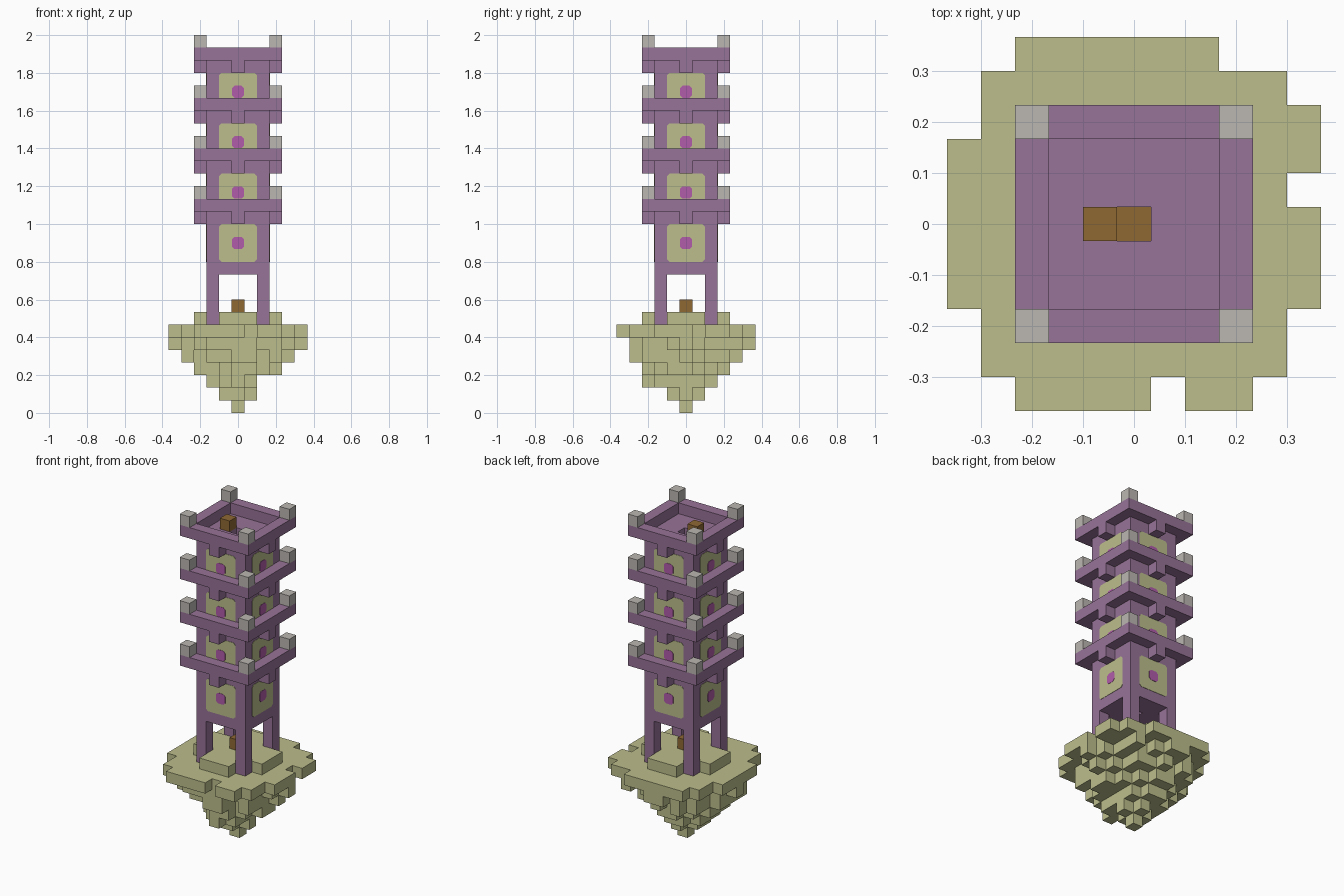
import bpy
import bmesh
import random
from math import pi
from mathutils import Matrix, Vector

U = 2 / 30  # edge of one block
random.seed(4)

cube = bpy.data.objects.get("Cube")
if cube:
    bpy.data.objects.remove(cube, do_unlink=True)


def material(name, rgb):
    linear = [((c / 255 + 0.055) / 1.055) ** 2.4 for c in rgb]
    mat = bpy.data.materials.new(name)
    mat.use_nodes = True
    mat.diffuse_color = (*linear, 1)
    mat.node_tree.nodes["Principled BSDF"].inputs["Base Color"].default_value = (*linear, 1)
    return mat


stone = material("pale stone", (188, 190, 139))
purple = material("purple brick", (151, 115, 151))
grey = material("light grey", (187, 183, 178))
brown = material("brown wood", (143, 104, 52))
magenta = material("magenta", (176, 92, 170))


def finish(name, bm, mat):
    mesh = bpy.data.meshes.new(name)
    bm.to_mesh(mesh)
    bm.free()
    mesh.materials.append(mat)
    obj = bpy.data.objects.new(name, mesh)
    bpy.context.collection.objects.link(obj)
    return obj


def blocks(name, cells, mat):
    """Shell around a set of block cells, without the faces between neighbours."""
    cells = set(cells)
    bm = bmesh.new()
    for cell in sorted(cells):
        for axis in range(3):
            for side in (-1, 1):
                normal = Vector([side if i == axis else 0 for i in range(3)])
                if tuple(int(c + n) for c, n in zip(cell, normal)) in cells:
                    continue
                a = Vector([1 if i == (axis + 1) % 3 else 0 for i in range(3)])
                b = normal.cross(a)
                mid = Vector(cell) + Vector((0, 0, 0.5)) + normal / 2
                corners = (-a - b, a - b, a + b, b - a)
                bm.faces.new([bm.verts.new((mid + c / 2) * U) for c in corners])
    bmesh.ops.remove_doubles(bm, verts=bm.verts, dist=U / 100)
    return finish(name, bm, mat)


def square(r, z):
    return {(x, y, z) for x in range(-r, r + 1) for y in range(-r, r + 1)}


def ring(r, z):
    return square(r, z) - square(r - 1, z)


def corners(r, z):
    return {(x, y, z) for x in (-r, r) for y in (-r, r)}


# Floating island: plan of the top layer, listed from back to front
plan = """
..######...
.#########.
.##########
###########
##########.
###########
###########
###########
.#########.
.#########.
..####.##..
""".split()
layer = {(x - 5, 5 - y) for y, row in enumerate(plan)
         for x, c in enumerate(row) if c == "#"}
island = {(x, y, 6) for x, y in layer}

# Lower layers taper to a point with a ragged edge: radius, then x and y limits
taper = [(4.9, -5, 5, -4, 5), (4.0, -4, 4, -4, 4), (3.1, -3, 3, -3, 3),
         (2.2, -2, 1, -3, 2), (1.1, -1, 1, -1, 1), (0.1, 0, 0, 0, 0)]
for step, (r, x0, x1, y0, y1) in enumerate(taper):
    layer = {(x, y) for x, y in sorted(layer)
             if x0 <= x <= x1 and y0 <= y <= y1
             and (x == 0 or y == 0 or x * x + y * y <= (r + random.uniform(-0.8, 0.6)) ** 2)}
    island |= {(x, y, 5 - step) for x, y in layer}

# Cross-shaped step between the legs
island |= {(x, y, 7) for x, y, _ in square(3, 7) if min(abs(x), abs(y)) <= 1 and
           max(abs(x), abs(y)) <= 3}
blocks("island", island, stone)

# Tower: legs, hollow walls, floors with a central shaft
tower = set()
for z in range(7, 11):
    tower |= corners(2, z)
for z in range(11, 28):
    tower |= ring(2, z)
for z in (11, 27):
    tower |= square(2, z) - {(0, 0, z)}
blocks("tower", tower, purple)

# Balconies with brackets and corner posts
for i in range(4):
    z = 15 + 4 * i
    brackets = {(3, 0, z), (-3, 0, z), (0, 3, z), (0, -3, z)}
    blocks(f"balcony_{i + 1}", ring(3, z + 1) | brackets, purple)
    blocks(f"corner_posts_{i + 1}", corners(3, z + 2), grey)

# Wooden chests on the ground and on the roof
blocks("ground_chest", {(0, 0, 8)}, brown)
blocks("roof_chest", {(-1, 0, 28)}, brown)


def wall_plates(name, half, depth, z, mat):
    """Thin plate with clipped corners on each of the four walls."""
    bm = bmesh.new()
    k = half - 0.013
    outline = [(-k, -half), (k, -half), (half, -k), (half, k),
               (k, half), (-k, half), (-half, k), (-half, -k)]
    for turn in range(4):
        spin = Matrix.Rotation(turn * pi / 2, 3, "Z")
        verts = [bm.verts.new(spin @ Vector((x, -2.5 * U - depth, z + h))) for x, h in outline]
        face = bm.faces.new(verts)
        back = bmesh.ops.extrude_face_region(bm, geom=[face], use_keep_orig=True)
        moved = [v for v in back["geom"] if isinstance(v, bmesh.types.BMVert)]
        bmesh.ops.translate(bm, verts=moved, vec=spin @ Vector((0, depth, 0)))
    bmesh.ops.recalc_face_normals(bm, faces=bm.faces)
    return finish(name, bm, mat)


# Windows on every storey
for i in range(4):
    z = (13.5 + 4 * i) * U
    wall_plates(f"window_panels_{i + 1}", 1.5 * U, 0.002, z, stone)
    wall_plates(f"window_centres_{i + 1}", 0.48 * U, 0.004, z, magenta)
